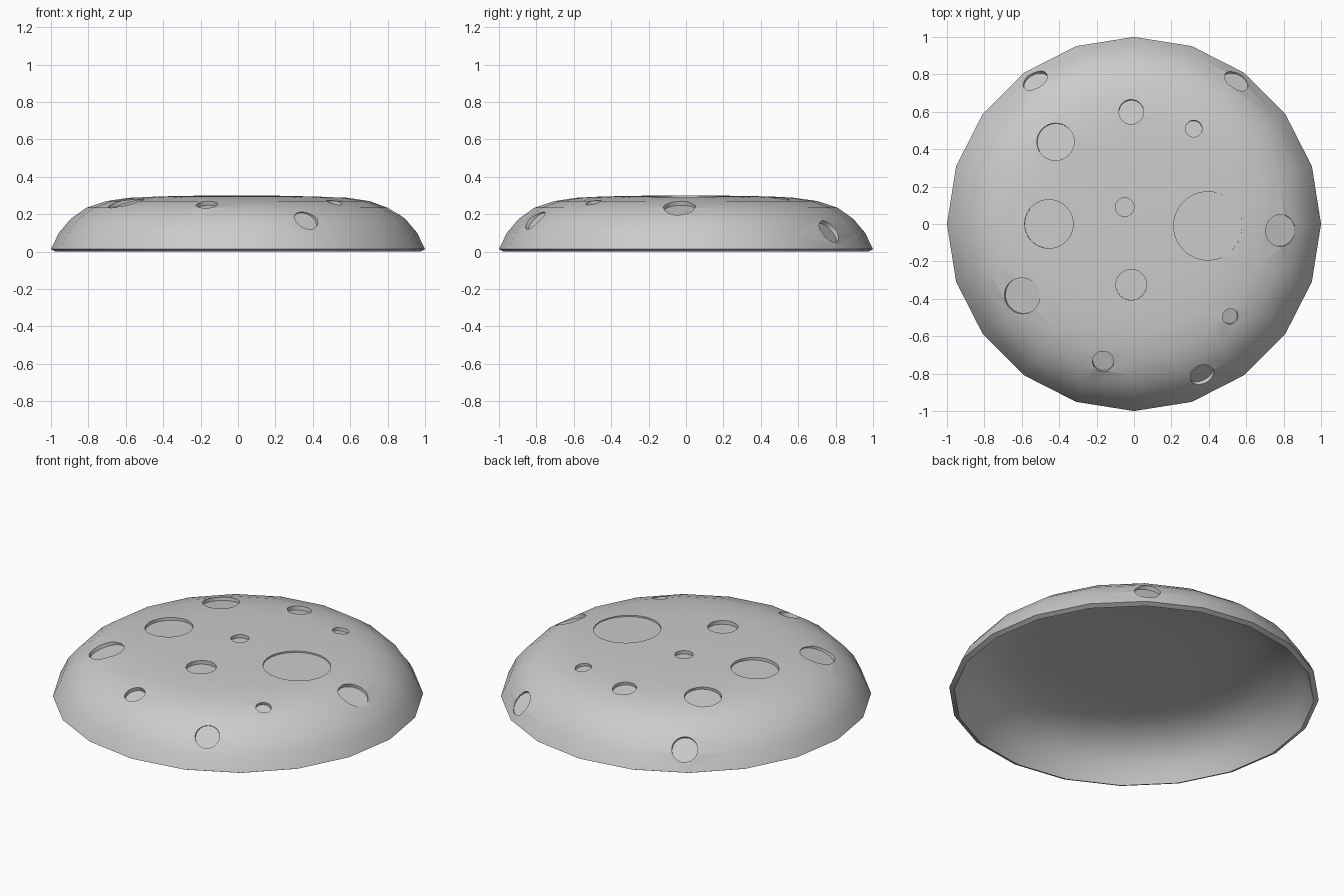
import bpy, bmesh, math
from mathutils import Vector, Matrix

if "Cube" in bpy.data.objects:
    bpy.data.objects.remove(bpy.data.objects["Cube"])

SIDES = 20
# outer dome profile: (radius, height)
PROFILE = [(1.0, 0.013), (0.958, 0.1), (0.895, 0.175), (0.81, 0.235), (0.705, 0.27),
           (0.585, 0.288), (0.45, 0.295), (0.3, 0.298), (0.15, 0.3)]
# craters: x, y, radius, depth
CRATERS = [(-0.53, 0.77, 0.07, 0.022), (0.55, 0.77, 0.07, 0.022), (-0.015, 0.60, 0.066, 0.022),
           (0.32, 0.51, 0.045, 0.018), (-0.42, 0.44, 0.10, 0.02), (0.395, -0.01, 0.183, 0.01),
           (-0.05, 0.09, 0.05, 0.02), (-0.455, 0.0, 0.13, 0.018), (0.785, -0.035, 0.085, 0.022),
           (-0.015, -0.325, 0.082, 0.022), (-0.6, -0.385, 0.097, 0.02),
           (0.515, -0.495, 0.042, 0.02), (-0.165, -0.735, 0.057, 0.022),
           (0.365, -0.81, 0.066, 0.022)]


def make_object(name, bm):
    mesh = bpy.data.meshes.new(name)
    bm.to_mesh(mesh)
    bm.free()
    obj = bpy.data.objects.new(name, mesh)
    bpy.context.collection.objects.link(obj)
    return obj


def apply_modifier(obj, name):
    bpy.context.view_layer.objects.active = obj
    bpy.ops.object.modifier_apply(modifier=name)


# open dome: stacked rings closed by a fan at the top
bm = bmesh.new()
rings = []
for r, z in PROFILE:
    rings.append([bm.verts.new((r * math.cos(a), r * math.sin(a), z))
                  for a in (2 * math.pi * i / SIDES for i in range(SIDES))])
tip = bm.verts.new((0, 0, 0.3))
for i in range(SIDES):
    j = (i + 1) % SIDES
    for low, high in zip(rings, rings[1:]):
        bm.faces.new((low[i], low[j], high[j], high[i]))
    bm.faces.new((rings[-1][i], rings[-1][j], tip))
dome = make_object("cratered_dome", bm)
bpy.context.view_layer.update()

# crater cutters: discs standing on the surface normal
bm = bmesh.new()
for x, y, r, depth in CRATERS:
    hit, point, normal, _ = dome.ray_cast(Vector((x, y, 1)), Vector((0, 0, -1)))
    height = 0.12
    place = (Matrix.Translation(point + normal * (height / 2 - depth))
             @ normal.to_track_quat('Z', 'Y').to_matrix().to_4x4())
    bmesh.ops.create_cone(bm, cap_ends=True, segments=32, radius1=r, radius2=r,
                          depth=height, matrix=place)
cutter = make_object("crater_cutter", bm)

# shell thickness, then carve the craters
shell = dome.modifiers.new("thickness", 'SOLIDIFY')
shell.thickness = 0.03
shell.offset = -1
shell.use_even_offset = True
apply_modifier(dome, "thickness")
carve = dome.modifiers.new("craters", 'BOOLEAN')
carve.operation = 'DIFFERENCE'
carve.solver = 'EXACT'
carve.object = cutter
apply_modifier(dome, "craters")
bpy.data.objects.remove(cutter)

# rest the rim on the floor and smooth the dome, keeping crater edges sharp
lowest = min(v.co.z for v in dome.data.vertices)
dome.data.transform(Matrix.Translation((0, 0, -lowest)))
dome.select_set(True)
bpy.context.view_layer.objects.active = dome
bpy.ops.object.shade_smooth_by_angle(angle=math.radians(32))
